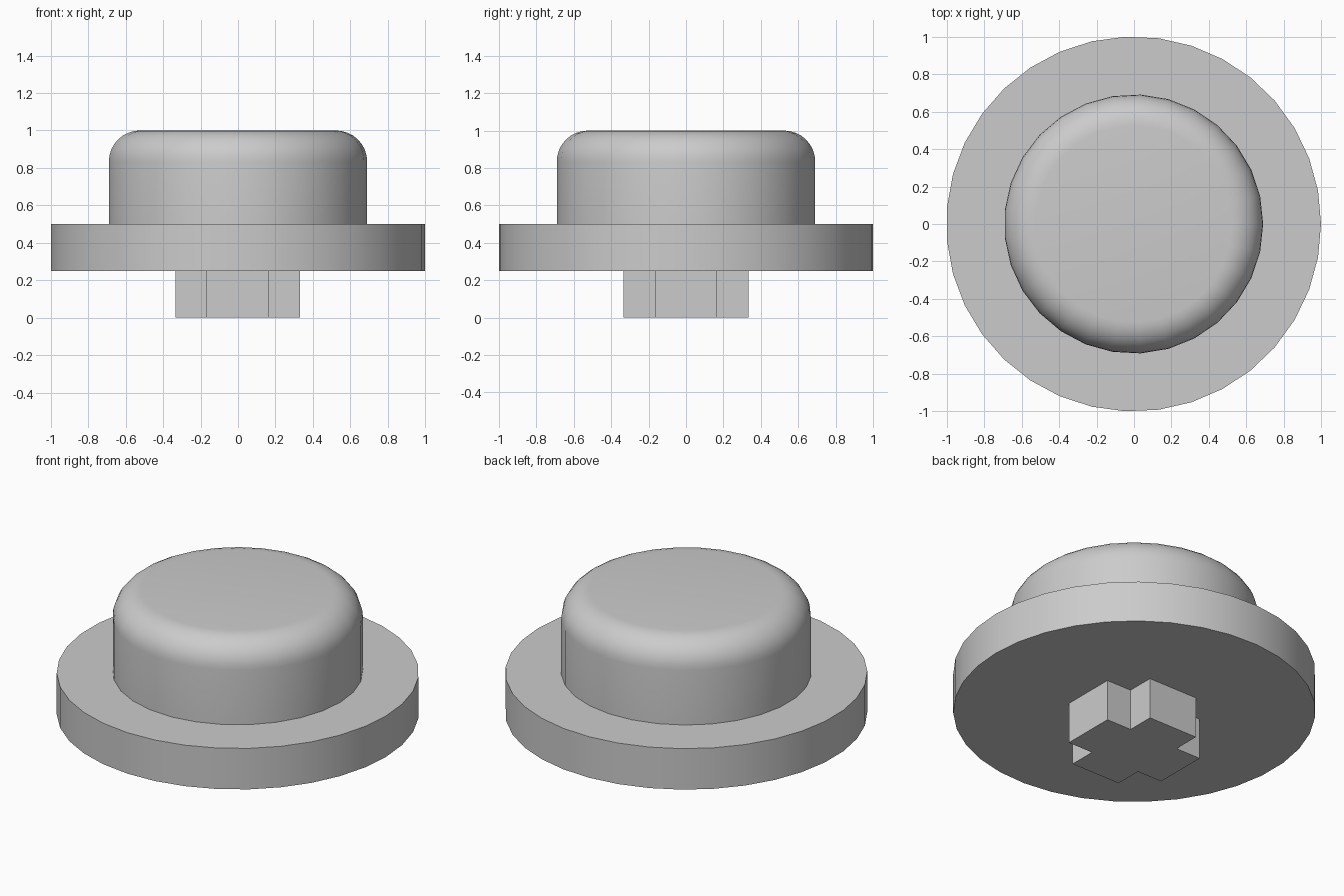
import bpy
import bmesh
import math

cube = bpy.data.objects.get("Cube")
if cube:
    bpy.data.objects.remove(cube, do_unlink=True)

grey = bpy.data.materials.new("light_grey")
grey.use_nodes = True
colour = (0.6, 0.6, 0.6, 1)
grey.diffuse_color = colour
grey.node_tree.nodes["Principled BSDF"].inputs["Base Color"].default_value = colour

CENTRE_X = -0.002


def prism(name, outline, bottom, top, round_top=0.0):
    """Extrude an outline upwards, optionally rounding its top rim."""
    bm = bmesh.new()
    base = bm.faces.new([bm.verts.new((x, y, bottom)) for x, y in outline])
    ext = bmesh.ops.extrude_face_region(bm, geom=[base], use_keep_orig=True)
    lid = [v for v in ext["geom"] if isinstance(v, bmesh.types.BMVert)]
    bmesh.ops.translate(bm, verts=lid, vec=(0, 0, top - bottom))
    if round_top:
        rim = [e for e in bm.edges if all(v in lid for v in e.verts)]
        bmesh.ops.bevel(bm, geom=rim, offset=round_top, segments=8,
                        profile=0.5, affect='EDGES')
    bmesh.ops.recalc_face_normals(bm, faces=bm.faces)
    mesh = bpy.data.meshes.new(name)
    bm.to_mesh(mesh)
    bm.free()
    mesh.materials.append(grey)
    obj = bpy.data.objects.new(name, mesh)
    obj.location.x = CENTRE_X
    bpy.context.collection.objects.link(obj)
    bpy.ops.object.select_all(action='DESELECT')
    obj.select_set(True)
    bpy.context.view_layer.objects.active = obj
    bpy.ops.object.shade_smooth_by_angle(angle=math.radians(30))
    return obj


def circle(radius, sides):
    step = math.tau / sides
    return [(radius * math.cos(i * step), radius * math.sin(i * step))
            for i in range(sides)]


def cross(reach, half_width):
    # One arm's three corners, turned four times
    outline = []
    x, w = reach, half_width
    arm = [(x, -w), (x, w), (w, w)]
    for _ in range(4):
        outline += arm
        arm = [(-py, px) for px, py in arm]
    return outline


# Wide flange, rounded cap and cross-shaped stem
prism("flange", circle(1.001, 35), 0.25, 0.5)
prism("button_cap", circle(0.692, 29), 0.5, 1.0, round_top=0.166)
prism("cross_stem", cross(0.333, 0.166), 0.0, 0.25)
